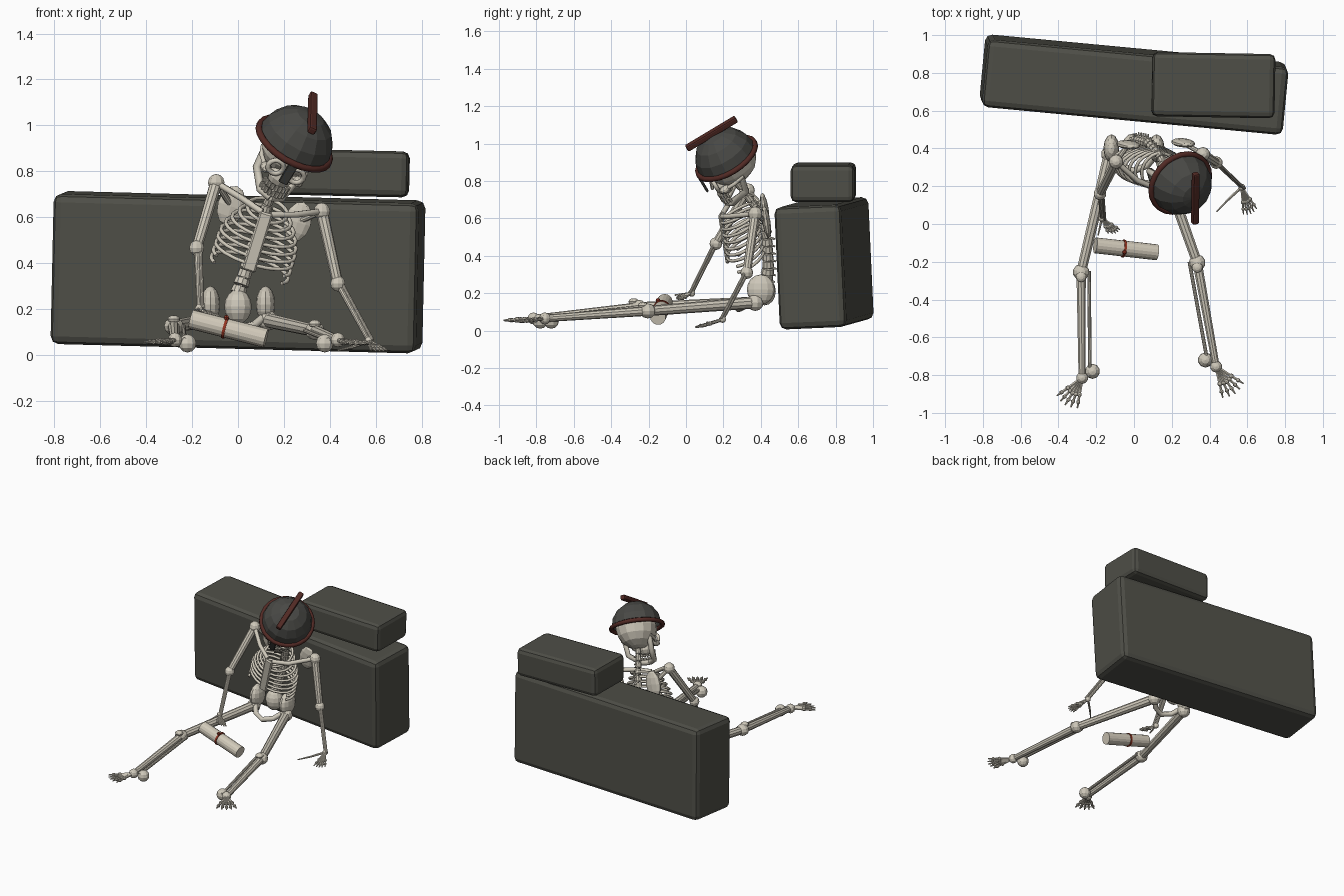
import bpy, bmesh, math
from mathutils import Vector, Matrix, Euler

if "Cube" in bpy.data.objects:
    bpy.data.objects.remove(bpy.data.objects["Cube"], do_unlink=True)


def material(name, rgb):
    m = bpy.data.materials.new(name)
    m.use_nodes = True
    m.diffuse_color = (*rgb, 1)
    m.node_tree.nodes["Principled BSDF"].inputs["Base Color"].default_value = (*rgb, 1)
    return m


BONE = material("bone", (0.62, 0.58, 0.49))
STONE = material("dark_stone", (0.078, 0.078, 0.064))
IRON = material("dark_iron", (0.066, 0.066, 0.06))
BROWN = material("red_brown", (0.085, 0.023, 0.018))
RED = material("red_band", (0.30, 0.035, 0.016))
PAPER = material("parchment", (0.64, 0.59, 0.49))
ONE = Matrix.Identity(4)


def add(name, mesh, mat):
    mesh.materials.clear()
    mesh.materials.append(mat)
    ob = bpy.data.objects.new(name, mesh)
    bpy.context.collection.objects.link(ob)
    return ob


def finish(bm, name, mat):
    mesh = bpy.data.meshes.new(name)
    bm.to_mesh(mesh)
    bm.free()
    return add(name, mesh, mat)


def frame(origin, up, back):
    """Matrix whose z is up and whose y points backwards."""
    z = Vector(up).normalized()
    x = Vector(back).cross(z).normalized()
    rot = Matrix((x, z.cross(x), z)).transposed().to_4x4()
    return Matrix.Translation(origin) @ rot


def rod(name, a, b, r1, r2=None, mat=BONE, m=ONE, sides=10):
    a, b = m @ Vector(a), m @ Vector(b)
    bm = bmesh.new()
    place = Matrix.Translation((a + b) / 2) @ (b - a).to_track_quat('Z', 'Y').to_matrix().to_4x4()
    bmesh.ops.create_cone(bm, cap_ends=True, segments=sides, radius1=r1, radius2=r2 or r1,
                          depth=(b - a).length, matrix=place)
    return finish(bm, name, mat)


def ball(name, c, size, m=ONE, mat=BONE, seg=10, dome=False):
    size = size if isinstance(size, tuple) else (size,) * 3
    bm = bmesh.new()
    bmesh.ops.create_uvsphere(bm, u_segments=seg, v_segments=int(seg * .7) // 2 * 2, radius=1)
    if dome:
        bmesh.ops.delete(bm, geom=[v for v in bm.verts if v.co.z < -.01], context='VERTS')
    bm.transform(m @ Matrix.Translation(c) @ Matrix.Diagonal((*size, 1)))
    return finish(bm, name, mat)


def box(name, c, size, bevel, m=ONE, mat=BONE, seg=2):
    bm = bmesh.new()
    bmesh.ops.create_cube(bm, size=1)
    bm.transform(Matrix.Diagonal((*size, 1)))
    bmesh.ops.bevel(bm, geom=bm.edges[:], offset=bevel, segments=seg, affect='EDGES', profile=.5)
    bm.transform(m @ Matrix.Translation(c))
    return finish(bm, name, mat)


def tube(name, pts, r, mat=BONE, m=ONE, closed=False, res=1):
    cu = bpy.data.curves.new(name, 'CURVE')
    cu.dimensions, cu.bevel_depth, cu.bevel_resolution = '3D', r, res
    cu.use_fill_caps = True
    sp = cu.splines.new('POLY')
    sp.points.add(len(pts) - 1)
    for p, q in zip(sp.points, pts):
        p.co = (*(m @ Vector(q)), 1)
    sp.use_cyclic_u = closed
    tmp = bpy.data.objects.new(name + "_path", cu)
    bpy.context.collection.objects.link(tmp)
    mesh = bpy.data.meshes.new_from_object(tmp.evaluated_get(bpy.context.evaluated_depsgraph_get()))
    bpy.data.objects.remove(tmp, do_unlink=True)
    return add(name, mesh, mat)


def ring(name, c, radius, r, m=ONE, mat=BONE, n=24, upright=False):
    pts = []
    for i in range(n):
        u, v = radius * math.cos(i * math.tau / n), radius * math.sin(i * math.tau / n)
        pts.append(Vector(c) + (Vector((u, 0, v)) if upright else Vector((u, v, 0))))
    return tube(name, pts, r, mat, m, True)


def digits(name, base, first, last, r, bulge):
    """Fan of bones with knuckles, for a hand or a foot."""
    base, first, last = Vector(base), Vector(first), Vector(last)
    out = ((first + last) / 2 - base).normalized()
    for i in range(5):
        t = i / 4
        tip = first.lerp(last, t) + out * bulge * math.sin(math.pi * t)
        root = base.lerp(tip, .12)
        k1, k2 = base.lerp(tip, .55), base.lerp(tip, .8)
        rod(f"{name}_palm_bone", root, k1, r, r * .8, sides=6)
        rod(f"{name}_digit", k1, k2, r * .8, r * .7, sides=6)
        rod(f"{name}_digit_tip", k2, tip, r * .8, r * .4, sides=6)
        ball(f"{name}_knuckle", k1, r * 1.4, seg=6)
        ball(f"{name}_small_knuckle", k2, r * 1.2, seg=6)


def paired(name, a, b, offset, r1, r2):
    """Two parallel long bones, the second shifted by offset."""
    o = Vector(offset)
    rod(name + "_main_bone", a, b, r1, r1 * .75)
    rod(name + "_thin_bone", Vector(a) + o, Vector(b) + o, r2, r2)


# Stone blocks
turn = Euler((math.radians(2.5), math.radians(1.5), math.radians(-5.4))).to_matrix().to_4x4()
box("large_block", (0, 0, 0), (1.60, .36, .655), .035, Matrix.Translation((0, .738, .36)) @ turn, STONE)
turn = Euler((0, math.radians(1.3), math.radians(-1))).to_matrix().to_4x4()
box("small_block", (0, 0, 0), (.65, .34, .20), .03, Matrix.Translation((.42, .735, .793)) @ turn, STONE)

# Pelvis
ball("sacrum", (0, .42, .21), (.06, .06, .075), seg=12)
tube("pubic_arch", [(-.12, .37, .17), (-.07, .31, .13), (0, .28, .115), (.07, .31, .13), (.12, .37, .17)], .018)
for s, side in ((-1, "right"), (1, "left")):
    ball(side + "_hip_blade", (s * .12, .40, .22), (.042, .075, .08), seg=12)

# Spine and neck
path = [Vector(p) for p in ((0, .43, .27), (.025, .44, .34), (.075, .43, .5), (.13, .37, .66),
                            (.16, .32, .73), (.205, .265, .80))]
for k in range(len(path) - 1):
    a, b = path[k], path[k + 1]
    n = max(2, round((b - a).length / .042))
    r = (.036, .032, .026, .022, .02)[k]
    for i in range(n):
        p, q = a.lerp(b, i / n), a.lerp(b, (i + .78) / n)
        rod("vertebra", p, q, r, r * .9)
        rod("vertebra_spur", p, p + Vector((0, .045, -.01)), .009, .005, sides=6)

# Rib cage in its own tilted frame
T = frame((.02, .44, .28), (.29, -.15, .94), (0, 1, 0))
RIBS = 9
for i in range(RIBS):
    h = .42 - i * .033
    w = .09 + .085 * math.sin(min(1, i / 5) * math.pi / 2)
    end = 1 if i < RIBS - 2 else .7
    for s in (-1, 1):
        pts = []
        for j in range(10):
            t = math.pi * (.06 + (end - .1) * j / 9)
            pts.append((s * w * math.sin(t), -.1 + .1 * math.cos(t), h - .035 * (1 - math.cos(t))))
        tube("rib", pts, .009, m=T)
box("breastbone", (0, -.20, .255), (.06, .022, .27), .008, T, seg=1)

# Shoulders and arms
ARMS = {
    "right": ((-.095, .33, .75), (-.18, .16, .465), (-.17, .03, .20), (-.03, .42, .65)),
    "left": ((.365, .37, .625), (.435, .325, .31), (.57, .195, .06), (.26, .43, .58)),
}
for side, (sh, el, wr, blade) in ARMS.items():
    s = -1 if side == "right" else 1
    tube(side + "_collarbone", [T @ Vector((s * .02, -.19, .385)), T @ Vector((s * .12, -.15, .41)), sh], .015)
    ball(side + "_shoulder_blade", (0, 0, 0), (.062, .022, .09), Matrix.Translation(blade) @ T.to_3x3().to_4x4())
    rod(side + "_blade_spine", blade, sh, .014)
    ball(side + "_shoulder_joint", sh, .038)
    rod(side + "_upper_arm", sh, el, .027, .023)
    ball(side + "_elbow_joint", el, .034)
    paired(side + "_forearm", el, wr, (.016, -.008, .004), .013, .008)
    ball(side + "_wrist_joint", wr, .019)
digits("right_hand", ARMS["right"][2], (-.135, -.05, .18), (-.075, -.03, .165), .008, .012)
rod("right_thumb", (-.17, .03, .2), (-.19, -.06, .19), .008, .004, sides=6)
digits("left_hand", ARMS["left"][2], (.58, .05, .02), (.65, .08, .02), .008, .012)
rod("left_thumb", (.57, .195, .06), (.50, .13, .035), .009, .007, sides=6)
rod("left_thumb_tip", (.50, .13, .035), (.437, .065, .02), .007, .004, sides=6)

# Legs and feet: hip, knee, ankle, heel, outer toe, inner toe
LEGS = {
    "right": ((-.13, .37, .15), (-.28, -.255, .125), (-.275, -.815, .065), (-.22, -.78, .05),
              (-.41, -.91, .055), (-.30, -.975, .055)),
    "left": ((.13, .37, .15), (.335, -.205, .105), (.435, -.755, .065), (.378, -.72, .05),
             (.58, -.845, .05), (.47, -.92, .05)),
}
for side, (hip, knee, ankle, heel, outer, inner) in LEGS.items():
    s = -1 if side == "right" else 1
    ball(side + "_hip_joint", hip, .045)
    rod(side + "_thigh", hip, knee, .032, .027)
    ball(side + "_knee_joint", knee, (.044, .044, .04))
    ball(side + "_kneecap", Vector(knee) + Vector((0, -.025, .03)), (.028, .028, .018))
    paired(side + "_shin", knee, ankle, (-s * .042, .005, 0), .026, .010)
    ball(side + "_ankle_joint", ankle, .032)
    ball(side + "_heel", heel, .04)
    digits(side + "_foot", ankle, outer, inner, .010, .02)

# Scroll with its band
a, b = Vector((-.205, -.113, .155)), Vector((.122, -.15, .072))
rod("scroll", a, b, .042, mat=PAPER, sides=16)
axis = (b - a).normalized()
rod("scroll_band", a.lerp(b, .44), a.lerp(b, .475), .047, mat=RED, sides=16)
ball("scroll_knot", a.lerp(b, .457) + Vector((.005, -.02, .045)), .012, mat=RED, seg=6)

# Skull in the tilted frame of the head
H = frame((.245, .217, .92), (.455, -.462, .758), (0, .87, .49))
ball("cranium", (0, .01, -.015), (.135, .148, .135), H, seg=14)
ball("upper_jaw", (0, -.085, -.13), (.058, .05, .05), H)
rod("nose_bone", (0, -.13, -.06), (0, -.15, -.115), .012, .008, m=H, sides=6)
for s in (-1, 1):
    ring("eye_socket", (s * .05, -.125, -.075), .034, .012, H, n=12, upright=True)
    ball("cheekbone", (s * .08, -.09, -.115), (.024, .035, .02), H)
    tube("cheek_arch", [(s * .08, -.09, -.115), (s * .108, -.03, -.1), (s * .108, .03, -.085)], .011, m=H)
    tube("jaw", [(s * .095, .02, -.08), (s * .09, .0, -.18), (s * .05, -.095, -.222), (0, -.122, -.225)],
         .019, m=H)
for i in range(9):
    t = math.radians(-70 + 17.5 * i)
    x, y = .06 * math.sin(t), -.075 - .06 * math.cos(t)
    for z in (-.167, -.198):
        box("tooth", (x, y, z), (.015, .015, .026), .003, H, seg=1)

# Helmet
ball("helmet_dome", (0, 0, 0), .17, H, IRON, seg=14, dome=True)
ring("helmet_rim", (0, 0, 0), .172, .016, H, BROWN)
box("nose_guard", (0, -.178, -.055), (.042, .014, .10), .003, H, IRON, seg=1)
box("helmet_crest", (0, 0, .175), (.036, .31, .034), .008, H, BROWN)
